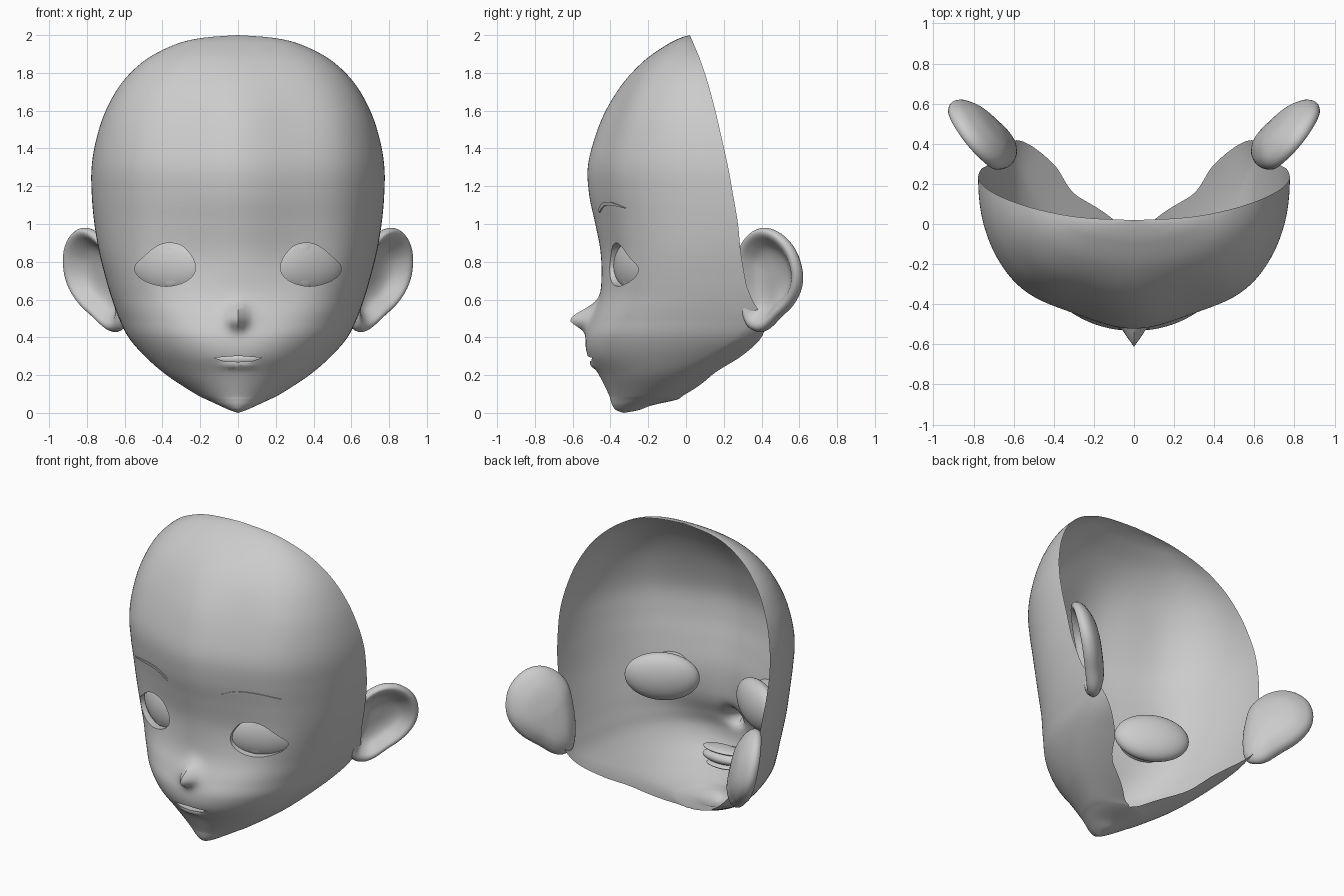
import bpy, bmesh, math
from mathutils import Vector, Matrix

if "Cube" in bpy.data.objects:
    bpy.data.objects.remove(bpy.data.objects["Cube"])

grey = bpy.data.materials.new("plain_grey")
grey.use_nodes = True
grey.diffuse_color = (0.6, 0.6, 0.6, 1)
grey.node_tree.nodes["Principled BSDF"].inputs["Base Color"].default_value = (0.6, 0.6, 0.6, 1)


def spline(points, steps, closed=False):
    """Catmull-Rom through points of any dimension."""
    pts, n, out = [Vector(p) for p in points], len(points), []
    pick = (lambda i: pts[i % n]) if closed else (lambda i: pts[min(max(i, 0), n - 1)])
    for i in range(n if closed else n - 1):
        a, b, c, d = (pick(i + k) for k in (-1, 0, 1, 2))
        for s in range(steps):
            t = s / steps
            out.append((b * 2 + (c - a) * t + (a * 2 - b * 5 + c * 4 - d) * t * t
                        + (b * 3 - a - c * 3 + d) * t ** 3) / 2)
    return out if closed else out + [pts[-1]]


def finish(bm, name, angle=40):
    bmesh.ops.recalc_face_normals(bm, faces=bm.faces)
    mesh = bpy.data.meshes.new(name)
    bm.to_mesh(mesh)
    bm.free()
    mesh.materials.append(grey)
    ob = bpy.data.objects.new(name, mesh)
    bpy.context.collection.objects.link(ob)
    bpy.ops.object.select_all(action='DESELECT')
    ob.select_set(True)
    bpy.context.view_layer.objects.active = ob
    bpy.ops.object.shade_smooth_by_angle(angle=math.radians(angle))


def loft(bm, rows, closed=False):
    grid = [[bm.verts.new(p) for p in row] for row in rows]
    for r, s in zip(grid, grid[1:]):
        n = len(r)
        for j in range(n if closed else n - 1):
            k = (j + 1) % n
            bm.faces.new((r[j], r[k], s[k], s[j]))
    bmesh.ops.remove_doubles(bm, verts=bm.verts, dist=0.0004)


# Face slices: height, half width, front y, y at the widest point, sweep in degrees, back depth
SLICES = [
    (0, 0, -.33, -.33, 180, 0), (.015, .045, -.37, -.31, 180, .06), (.04, .1, -.39, -.27, 180, .09),
    (.07, .165, -.40, -.2, 180, .15), (.1, .225, -.41, -.15, 158, .16), (.2, .378, -.46, -.05, 131, .285),
    (.3, .493, -.52, .1, 127, .32), (.4, .58, -.53, .25, 116, .34), (.5, .63, -.495, .33, 102, .38),
    (.6, .667, -.46, .33, 94, .3), (.7, .697, -.448, .315, 90, .2), (.85, .735, -.452, .29, 90, .2),
    (1, .76, -.48, .275, 90, .2), (1.15, .774, -.512, .25, 90, .2), (1.3, .775, -.52, .223, 90, .2),
    (1.45, .75, -.485, .19, 90, .2), (1.6, .7, -.425, .155, 90, .2), (1.75, .613, -.33, .115, 90, .2),
    (1.87, .488, -.215, .075, 90, .2), (1.95, .333, -.1, .042, 90, .2), (1.985, .19, -.03, .027, 90, .2),
    (2, 0, .02, .02, 90, .2)]
ROWS = spline(SLICES, 7)


def ramp(z, low, high):
    t = min(max((z - low) / (high - low), 0), 1)
    return t * t * (3 - 2 * t)


def roundness(z):
    return 1.8 + 0.7 * ramp(z, 0.12, 0.58) - 0.3 * ramp(z, 0.65, 1.2)


def relief(x, z, w):
    """Nose, lower lip and the flatter planes either side of the centre line."""
    fall = 0.07 if z > 0.495 else 0.05
    nose = 0.115 * math.exp(-((z - 0.495) / fall) ** 2)
    nose *= 0.75 * math.exp(-(x / 0.04) ** 2) + 0.25 * math.exp(-(x / 0.09) ** 2)
    lip = 0.014 * math.exp(-((z - 0.25) / 0.014) ** 2) * math.exp(-(x / 0.09) ** 4)
    t = abs(x) / (0.82 * w) if w > 0.01 else 1
    plane = 0.033 * math.sin(math.pi * min(t, 1)) ** 2 * ramp(z, 0.45, 0.85) * (1 - ramp(z, 1.5, 1.95))
    return plane - nose - lip


def face_y(x, z):
    """Depth of the face surface at a front-view position."""
    i = next(k for k, row in enumerate(ROWS) if row[0] > z)
    lo, hi = ROWS[i - 1], ROWS[i]
    r = lo.lerp(hi, (z - lo[0]) / (hi[0] - lo[0]))
    p = roundness(z)
    return r[3] - (r[3] - r[2]) * (1 - (abs(x) / r[1]) ** p) ** (1 / p) + relief(x, z, r[1])


def cut_hole(bm, outline, depth):
    """Cut a convex front-view outline from the shell and fold its edge inward."""
    mid = sum(outline, Vector((0, 0))) / len(outline)
    reach = max((p - mid).length for p in outline) + 0.05
    faces = [f for f in bm.faces if f.calc_center_median().y < 0
             and (f.calc_center_median().xz - mid).length < reach]
    for a, b in zip(outline, outline[1:] + outline[:1]):
        co, no = Vector((a.x, 0, a.y)), Vector((b.y - a.y, 0, a.x - b.x)).normalized()
        if no.dot(Vector((mid.x, 0, mid.y)) - co) > 0:
            no.negate()
        geom = set(faces)
        for f in faces:
            geom.update(f.edges, f.verts)
        res = bmesh.ops.bisect_plane(bm, geom=list(geom), dist=1e-6, plane_co=co, plane_no=no)
        faces = [f for f in res["geom"] if isinstance(f, bmesh.types.BMFace)
                 and (f.calc_center_median() - co).dot(no) < 0]
    inside = set(faces)
    rim = {e for f in faces for e in f.edges if any(g not in inside for g in e.link_faces)}
    bmesh.ops.delete(bm, geom=faces, context='FACES')
    new = bmesh.ops.extrude_edge_only(bm, edges=[e for e in rim if e.is_valid])["geom"]
    bmesh.ops.translate(bm, vec=(0, depth, 0), verts=[v for v in new if isinstance(v, bmesh.types.BMVert)])


EYE = [(.225, .765), (.24, .82), (.29, .88), (.36, .9), (.43, .882), (.5, .825), (.547, .772),
       (.525, .72), (.46, .685), (.38, .67), (.3, .685), (.245, .72)]
MOUTH = [(-.125, .292), (0, .302), (.125, .292), (.08, .276), (0, .27), (-.08, .276)]

# Face shell, open at the back
bm = bmesh.new()
HALF = 64
shell = []
for z, w, front, wide, sweep, back in ROWS:
    e, row = 2 / roundness(z), []
    for j in range(-HALF, HALF + 1):
        a = math.radians(min(max(sweep, 90), 180)) * j / HALF
        s, c = abs(math.sin(a)), math.cos(a)
        x = math.copysign(max(w, 0) * s ** e, j)
        y = wide - (wide - front) * c ** e + relief(x, z, w) if c > 0 else wide - back * c
        row.append((x, y, z))
    shell.append(row)
loft(bm, shell)
for side in (1, -1):
    cut_hole(bm, [Vector((p.x * side, p.y)) for p in spline(EYE, 3, True)], 0.06)
cut_hole(bm, [Vector(p) for p in MOUTH], 0.09)
finish(bm, "face_shell")


def ellipsoid(name, centre, radii, turn=0):
    bm = bmesh.new()
    m = Matrix.Translation(centre) @ Matrix.Rotation(turn, 4, 'Z') @ Matrix.Diagonal((*radii, 1))
    bmesh.ops.create_uvsphere(bm, u_segments=40, v_segments=24, radius=1, matrix=m)
    finish(bm, name)


# Ear cross-section: scale of the outline, height off the ear plane
EAR_OUTLINE = [(.66, .87), (.74, .95), (.84, .98), (.94, .95), (1.02, .87), (1.05, .76), (1.03, .66),
               (.96, .57), (.86, .5), (.77, .44), (.7, .43), (.64, .47), (.62, .6), (.63, .75)]
EAR_SECTION = [(0, -.07), (.3, -.068), (.55, -.05), (.72, -.01), (.84, .02), (.94, .022), (1, -.005),
               (.97, -.035), (.85, -.065), (.55, -.1), (0, -.115)]


def ear_point(side, p, scale, lift):
    mid = Vector((.8, .72))
    u, z = mid + (p - mid) * scale
    n = 0.32 + 0.2 * (z - 0.7) + lift
    return (side * (0.63 * u + 0.77 * n), 0.77 * u - 0.63 * n, z)


for side, label in ((1, "left"), (-1, "right")):
    # Eyeball and raised iris
    turn = side * math.radians(27)
    ellipsoid(label + "_eyeball", (side * .355, -.255, .78), (.23, .085, .155), turn)
    ellipsoid(label + "_iris", (side * .362, -.312, .78), (.095, .025, .115), turn)

    # Eyebrow: thin tapered strip on the skin
    bm = bmesh.new()
    path = spline([(.2, 1.07), (.28, 1.102), (.37, 1.108), (.46, 1.1), (.54, 1.083)], 6)
    strip = []
    for i, (x, z) in enumerate(path):
        h = 0.009 * (1 - (i / (len(path) - 1)) ** 3) + 0.001
        strip.append([(side * x, face_y(x, z + k * h) + d, z + k * h)
                      for k, d in ((-1, -.001), (-1, -.007), (1, -.007), (1, -.001))])
    loft(bm, strip, True)
    finish(bm, label + "_eyebrow")

    # Ear: cupped flap with a rolled rim
    bm = bmesh.new()
    outline = spline(EAR_OUTLINE, 4, True)
    loft(bm, [[ear_point(side, p, s, n) for p in outline] for s, n in spline(EAR_SECTION, 3)], True)
    finish(bm, label + "_ear", 80)

# Mouth interior
ellipsoid("upper_teeth", (0, -.39, .335), (.14, .06, .018))
ellipsoid("mouth_bag", (0, -.385, .285), (.14, .06, .04))
ellipsoid("lower_teeth", (0, -.38, .235), (.11, .05, .015))
